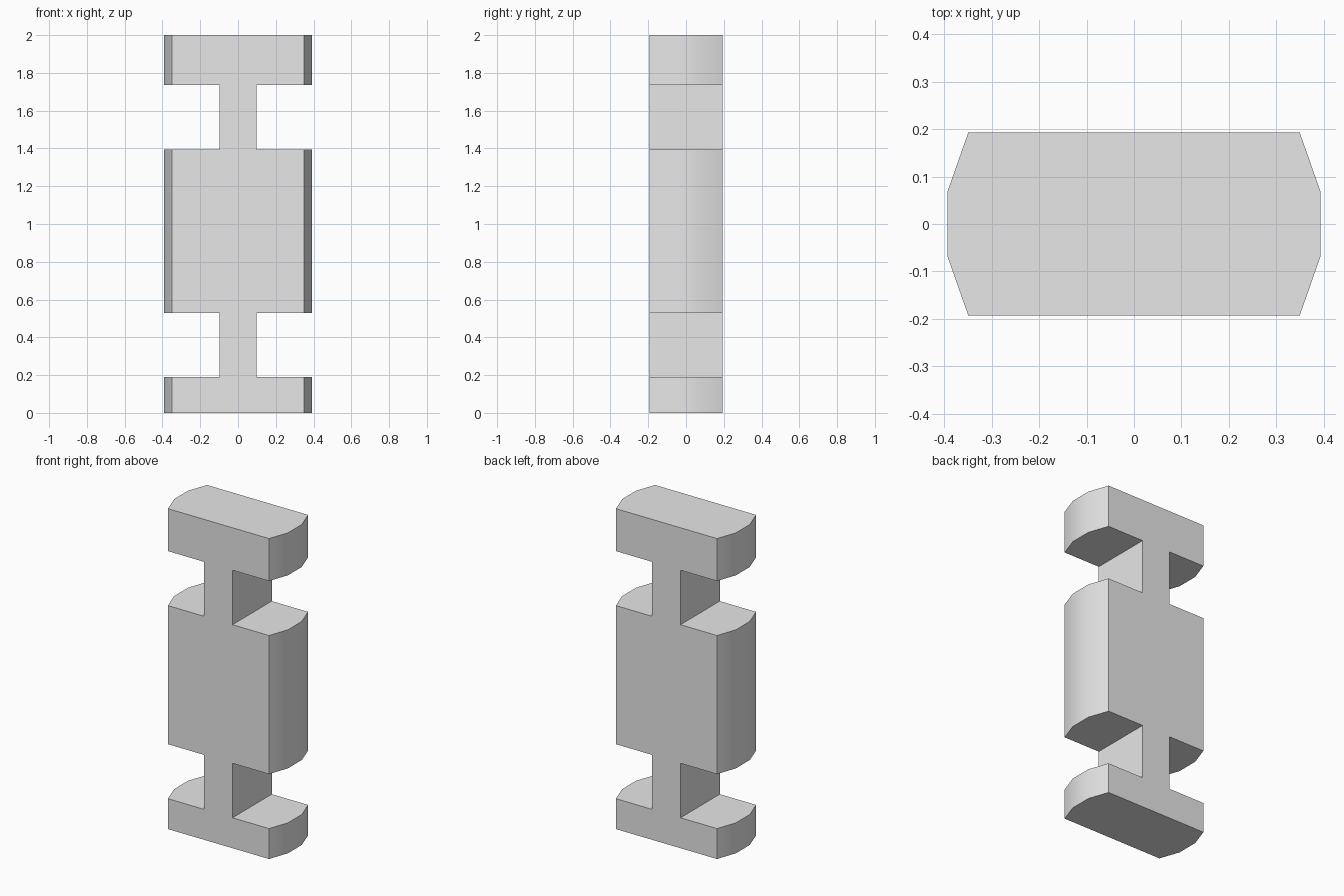
import bpy, bmesh, math

old = bpy.data.objects.get("Cube")
if old:
    bpy.data.objects.remove(old, do_unlink=True)

HEIGHT = 2.0
NECK = 0.098                               # half width of the necks
NOTCHES = [(0.19, 0.53), (1.395, 1.735)]   # z ranges of the cut-outs

grey = bpy.data.materials.new("light grey")
grey.use_nodes = True
colour = (0.8, 0.8, 0.8, 1)
grey.diffuse_color = colour
grey.node_tree.nodes["Principled BSDF"].inputs["Base Color"].default_value = colour


def prism(name, outline, z0, z1):
    """Extrude a flat outline from z0 to z1."""
    bm = bmesh.new()
    base = bm.faces.new([bm.verts.new((x, y, z0)) for x, y in outline])
    top = bmesh.ops.extrude_face_region(bm, geom=[base])["geom"]
    verts = [v for v in top if isinstance(v, bmesh.types.BMVert)]
    bmesh.ops.translate(bm, verts=verts, vec=(0, 0, z1 - z0))
    bmesh.ops.recalc_face_normals(bm, faces=bm.faces)
    mesh = bpy.data.meshes.new(name)
    bm.to_mesh(mesh)
    bm.free()
    mesh.materials.append(grey)
    obj = bpy.data.objects.new(name, mesh)
    bpy.context.collection.objects.link(obj)
    return obj


# Full-height column with rounded sides
quarter = [(0.393, 0.068), (0.349, 0.193)]
half = [(x, -y) for x, y in reversed(quarter)] + quarter
column = prism("notched_column", half + [(-x, -y) for x, y in half], 0, HEIGHT)
bpy.context.view_layer.objects.active = column

# Notches on both sides that leave the narrow necks
for z0, z1 in NOTCHES:
    for side in (-1, 1):
        inner, outer = side * NECK, side
        box = [(inner, -1), (outer, -1), (outer, 1), (inner, 1)]
        cutter = prism("notch_cutter", box, z0, z1)
        cutter.hide_render = True
        cut = column.modifiers.new("notch", "BOOLEAN")
        cut.operation = "DIFFERENCE"
        cut.solver = "EXACT"
        cut.object = cutter
        bpy.ops.object.modifier_apply(modifier=cut.name)
        bpy.data.objects.remove(cutter, do_unlink=True)

# Smooth rounded sides, sharp corners
for obj in bpy.context.selected_objects:
    obj.select_set(False)
column.select_set(True)
bpy.ops.object.shade_smooth_by_angle(angle=math.radians(30))
